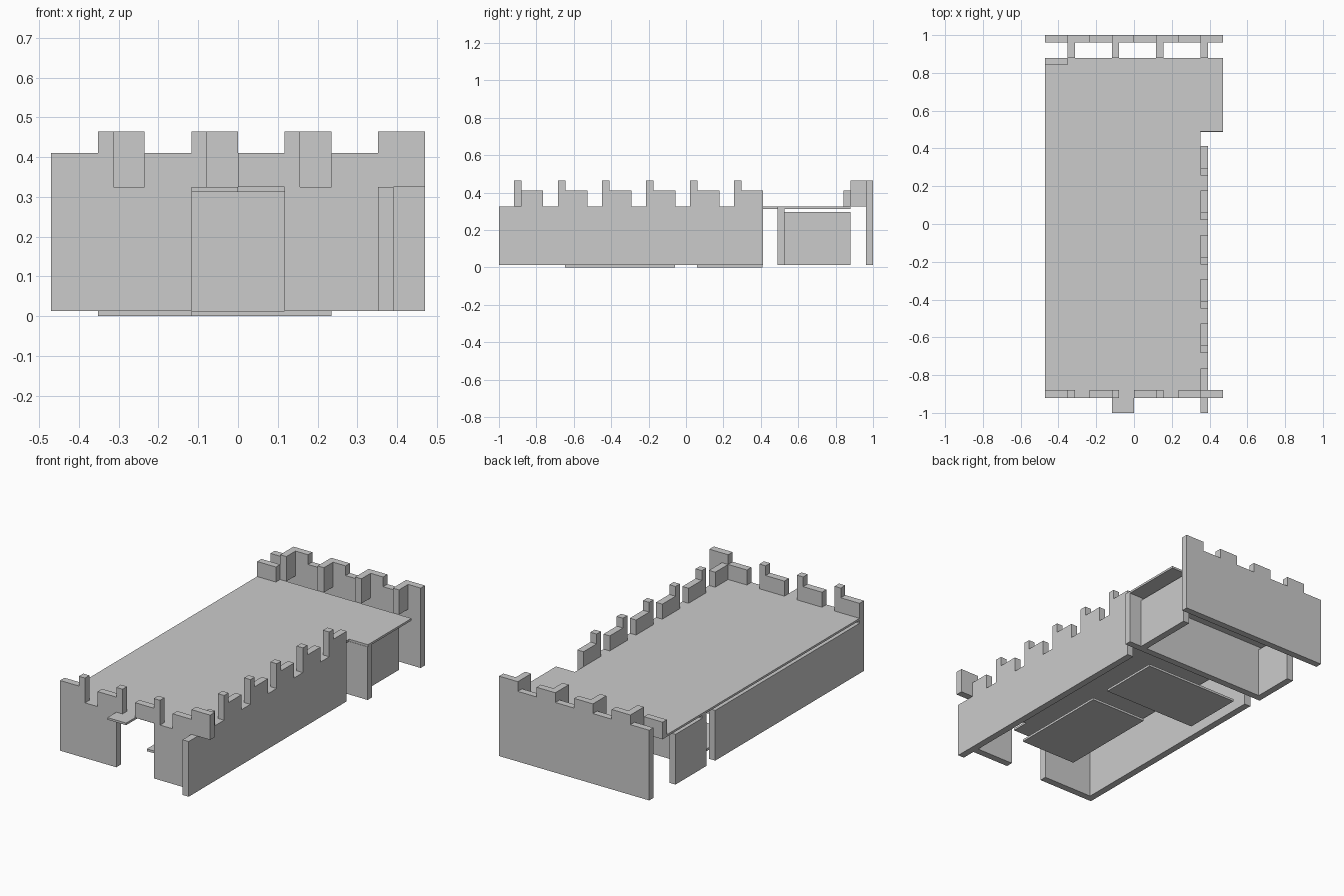
import bpy, bmesh

if "Cube" in bpy.data.objects:
    bpy.data.objects.remove(bpy.data.objects["Cube"])

U = 0.1175            # module width
T = 0.039             # panel thickness
Z0, ZS, ZM, ZP = 0.013, 0.325, 0.41, 0.465   # base, slab top, merlon, post


def prism(name, pts, axis, a, b):
    """Extrude a 2D outline along an axis from a to b."""
    def place(p, d):
        if axis == 'X':
            return (d, p[0], p[1])
        if axis == 'Y':
            return (p[0], d, p[1])
        return (p[0], p[1], d)
    bm = bmesh.new()
    lo = [bm.verts.new(place(p, a)) for p in pts]
    hi = [bm.verts.new(place(p, b)) for p in pts]
    bm.faces.new(lo)
    bm.faces.new(hi)
    n = len(pts)
    for i in range(n):
        j = (i + 1) % n
        bm.faces.new((lo[i], lo[j], hi[j], hi[i]))
    bmesh.ops.recalc_face_normals(bm, faces=bm.faces)
    me = bpy.data.meshes.new(name)
    bm.to_mesh(me)
    bm.free()
    ob = bpy.data.objects.new(name, me)
    bpy.context.collection.objects.link(ob)
    return ob


def box(name, x0, x1, y0, y1, z0, z1):
    return prism(name, [(x0, y0), (x1, y0), (x1, y1), (x0, y1)], 'Z', z0, z1)


def skyline(steps):
    """Turn (start, end, height) steps into the top edge, right to left."""
    pts = []
    for s, e, h in reversed(steps):
        for p in ((e, h), (s, h)):
            if not pts or pts[-1] != p:
                pts.append(p)
    return pts


# Roof slab with front tongue and wider back end
prism("floor_slab", [(-4*U, -0.90), (-U, -0.90), (-U, -1), (0, -1), (0, -0.90),
                     (3*U, -0.90), (3*U, 0.49), (4*U, 0.49), (4*U, 0.88), (-4*U, 0.88)],
      'Z', 0.313, ZS)

# Front wall: doorway in the middle, stepped battlements, overhanging right end
steps = [(-4*U, -3*U, ZM)]
for k in (-3, -1, 1):
    steps += [(k*U, k*U + T, ZP), (k*U + T, (k+1)*U, ZS), ((k+1)*U, (k+2)*U, ZM)]
left = [s for s in steps if s[1] <= -U + 1e-6]
right = [s for s in steps if s[0] >= U - 1e-6] + [(3*U, 4*U, ZP)]
prism("front_wall_left", [(-4*U, Z0), (-U, Z0)] + skyline(left), 'Y', -0.92, -0.88)
prism("front_wall_right", [(U, Z0), (3*U, Z0), (3*U, ZS), (4*U, ZS)] + skyline(right),
      'Y', -0.92, -0.88)
box("door_post", -U, -U + T, -0.92, -0.88, ZS, ZP)
box("door_merlon", 0, U, -0.92, -0.88, ZS, ZM)

# Right wall with repeating post, merlon and gap
steps = [(-1, -0.88, ZS), (-0.88, -0.765, ZM)]
end = -0.765
for k in range(4, -1, -1):
    p = 0.2565 - k * 2 * U
    steps += [(end, p, ZS), (p, p + T, ZP), (p + T, p + T + U, ZM)]
    end = p + T + U
prism("right_wall", [(-1, Z0), (end, Z0)] + skyline(steps), 'X', 3*U, 3*U + T)

# Left wall
box("left_wall", -4*U, -4*U + T, -0.88, 0.41, Z0, 0.297)

# Back room: cross wall and two side walls
box("cross_wall", -4*U, 4*U, 0.488, 0.527, Z0, 0.313)
box("back_room_right_wall", 3*U, 3*U + T, 0.527, 0.88, Z0, 0.297)
box("back_room_left_wall", -4*U, -4*U + T, 0.527, 0.765, Z0, 0.297)
box("back_corner_merlon", -4*U, -3*U, 0.842, 0.88, ZS, ZM)

# Back wall with merlons and upper fins
steps = []
for k in (-4, -2, 0, 2):
    steps += [(k*U, (k+1)*U, ZM), ((k+1)*U, (k+2)*U, ZP)]
prism("back_wall", [(-4*U, Z0), (4*U, Z0)] + skyline(steps), 'Y', 0.962, 1.0)
for i, k in enumerate((-3, -1, 1, 3)):
    box(f"back_fin_{i}", k*U, k*U + T, 0.88, 0.962, ZS, ZP)

# Ground plates
box("ground_plate_front", -U, 2*U, -0.647, -0.06, 0, Z0)
box("ground_plate_back", -3*U, 2*U, 0.058, 0.41, 0, Z0)
